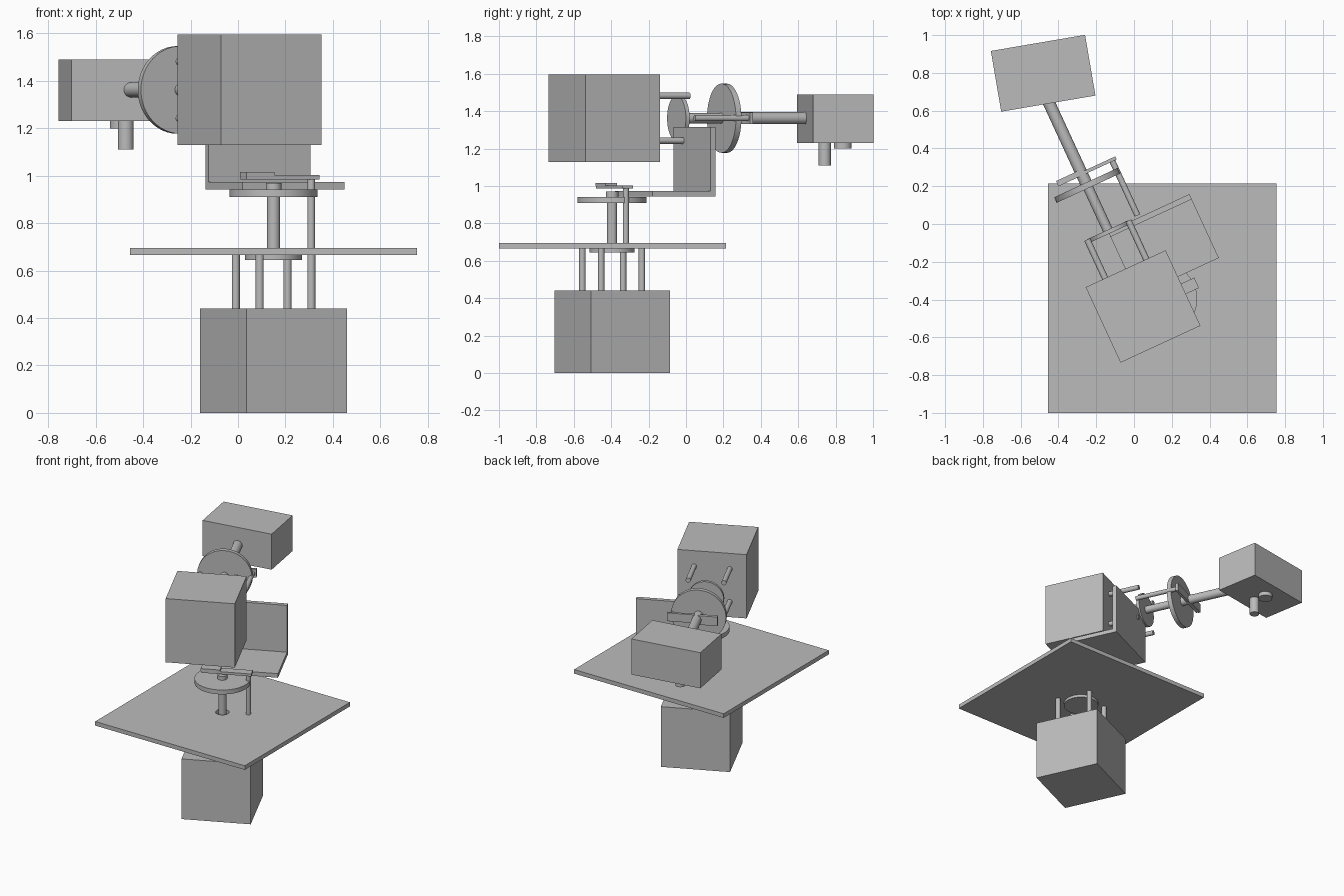
import bpy, bmesh
from math import radians
from mathutils import Matrix

cube = bpy.data.objects.get("Cube")
if cube:
    bpy.data.objects.remove(cube, do_unlink=True)

grey = bpy.data.materials.new("plain_grey")
grey.use_nodes = True
colour = (0.5, 0.5, 0.5, 1)
grey.diffuse_color = colour
grey.node_tree.nodes["Principled BSDF"].inputs["Base Color"].default_value = colour


def finish(name, bm, frame):
    mesh = bpy.data.meshes.new(name)
    bm.to_mesh(mesh)
    bm.free()
    mesh.materials.append(grey)
    obj = bpy.data.objects.new(name, mesh)
    bpy.context.collection.objects.link(obj)
    obj.matrix_world = frame
    return obj


def box(name, frame, xs, ys, zs):
    bm = bmesh.new()
    spans = (xs, ys, zs)
    size = Matrix.Diagonal([b - a for a, b in spans] + [1])
    centre = Matrix.Translation([(a + b) / 2 for a, b in spans])
    bmesh.ops.create_cube(bm, size=1, matrix=centre @ size)
    return finish(name, bm, frame)


def cylinder(name, frame, radius, zs, x=0, y=0):
    bm = bmesh.new()
    bmesh.ops.create_cone(bm, cap_ends=True, segments=48, radius1=radius, radius2=radius,
                          depth=zs[1] - zs[0],
                          matrix=Matrix.Translation((x, y, sum(zs) / 2)))
    obj = finish(name, bm, frame)
    bpy.ops.object.select_all(action="DESELECT")
    obj.select_set(True)
    bpy.context.view_layer.objects.active = obj
    bpy.ops.object.shade_smooth_by_angle(angle=radians(35))
    return obj


def stage(prefix, frame):
    """One motor drive: the local z axis is the turning axis."""
    half = 0.233
    box(prefix + "_motor", frame, (-half, half), (-half, half), (0, 0.44))
    for x in (-0.12, 0.12):
        for y in (-0.12, 0.12):
            cylinder(prefix + "_standoff", frame, 0.017, (0.44, 0.665), x, y)
    cylinder(prefix + "_bearing_flange", frame, 0.12, (0.645, 0.667))
    cylinder(prefix + "_drive_shaft", frame, 0.027, (0.65, 0.93))
    cylinder(prefix + "_disc", frame, 0.185, (0.91, 0.942))
    # Limit stop beside the disc
    cylinder(prefix + "_stop_rod", frame, 0.016, (0.67, 0.99), 0.175)
    box(prefix + "_stop_bar", frame, (-0.14, 0.2), (-0.03, 0.03), (0.985, 1.003))
    box(prefix + "_sensor_block", frame, (-0.14, -0.01), (-0.033, 0.033), (1.0, 1.016))


# Lower and upper drives
pan = Matrix.Translation((0.15, -0.395, 0)) @ Matrix.Rotation(radians(24.8), 4, "Z")
tilt = pan @ Matrix.Translation((-0.11, -0.215, 1.362)) @ Matrix.Rotation(radians(-90), 4, "X")
stage("pan", pan)
stage("tilt", tilt)
cylinder("pan_hub", pan, 0.033, (0.93, 0.97))
cylinder("camera_arm", tilt, 0.032, (0.93, 1.42))

# Base plate with a clearance hole for the shaft
world = Matrix.Identity(4)
plate = box("base_plate", world, (-0.455, 0.755), (-1, 0.215), (0.665, 0.695))
cutter = cylinder("shaft_hole_cutter", pan, 0.045, (0.6, 0.8))
cutter.hide_render = True
cutter.hide_set(True)
hole = plate.modifiers.new("shaft_hole", "BOOLEAN")
hole.object = cutter
hole.solver = "EXACT"

# Angle bracket between the drives
box("bracket_floor", pan, (-0.112, 0.362), (0.07, 0.442), (0.943, 0.973))
box("bracket_wall", pan, (-0.112, 0.362), (0.412, 0.442), (0.943, 1.315))

# Camera housing with its two lenses below
head = Matrix.Translation((-0.481, 0.798, 0)) @ Matrix.Rotation(radians(9.7), 4, "Z")
box("camera_housing", head, (-0.253, 0.253), (-0.163, 0.163), (1.23, 1.49))
cylinder("long_lens", world, 0.033, (1.11, 1.24), -0.473, 0.742)
cylinder("short_lens", world, 0.048, (1.2, 1.24), -0.492, 0.838)
